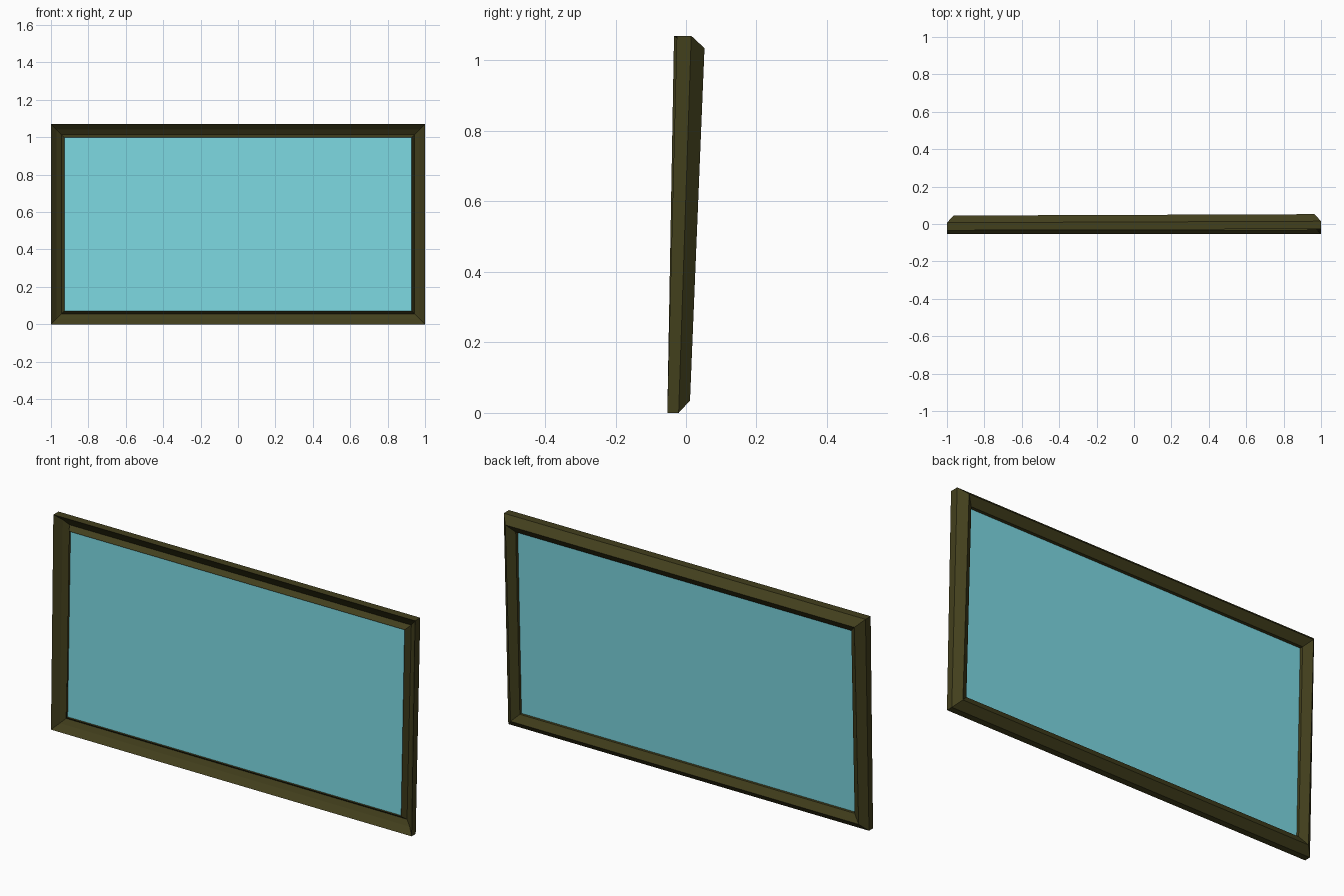
import bpy, bmesh

if "Cube" in bpy.data.objects:
    bpy.data.objects.remove(bpy.data.objects["Cube"])

HALF_W, H = 1.0, 1.07


def material(name, color):
    m = bpy.data.materials.new(name)
    m.diffuse_color = color
    m.use_nodes = True
    m.node_tree.nodes["Principled BSDF"].inputs["Base Color"].default_value = m.diffuse_color
    return m


def lean(x, y, z):
    # the panel leans back slightly and its back grows deeper toward the top
    s = (z - H / 2) / (H / 2)
    return (x, y + s * (0.0115 + 0.12 * (y + 0.0415)) + 0.002 * x * (1 + s), z)


def ring(inset, y):
    a, lo, hi = HALF_W - inset, inset, H - inset
    return [lean(x, y, z) for x, z in ((-a, lo), (a, lo), (a, hi), (-a, hi))]


def finish(bm, name, mat):
    bmesh.ops.recalc_face_normals(bm, faces=bm.faces)
    me = bpy.data.meshes.new(name)
    bm.to_mesh(me)
    bm.free()
    me.materials.append(mat)
    ob = bpy.data.objects.new(name, me)
    bpy.context.collection.objects.link(ob)


# Mitred frame: cross-section (inset from outer edge, depth)
profile = [(0, -0.0415), (0.03, -0.012), (0.055, 0.004), (0.072, -0.022),
           (0.072, 0.005), (0.035, 0.03), (0, -0.005)]
bm = bmesh.new()
rings = [[bm.verts.new(c) for c in ring(*p)] for p in profile]
for i, r in enumerate(rings):
    q = rings[(i + 1) % len(rings)]
    for j in range(4):
        k = (j + 1) % 4
        bm.faces.new((r[j], r[k], q[k], q[j]))
finish(bm, "window_frame", material("dark_olive", (0.055, 0.05, 0.012, 1)))

# Glass pane set into the opening
bm = bmesh.new()
bm.faces.new([bm.verts.new(c) for c in ring(0.07, -0.01)])
finish(bm, "glass_pane", material("pale_cyan_glass", (0.2, 0.68, 0.75, 0.8)))
